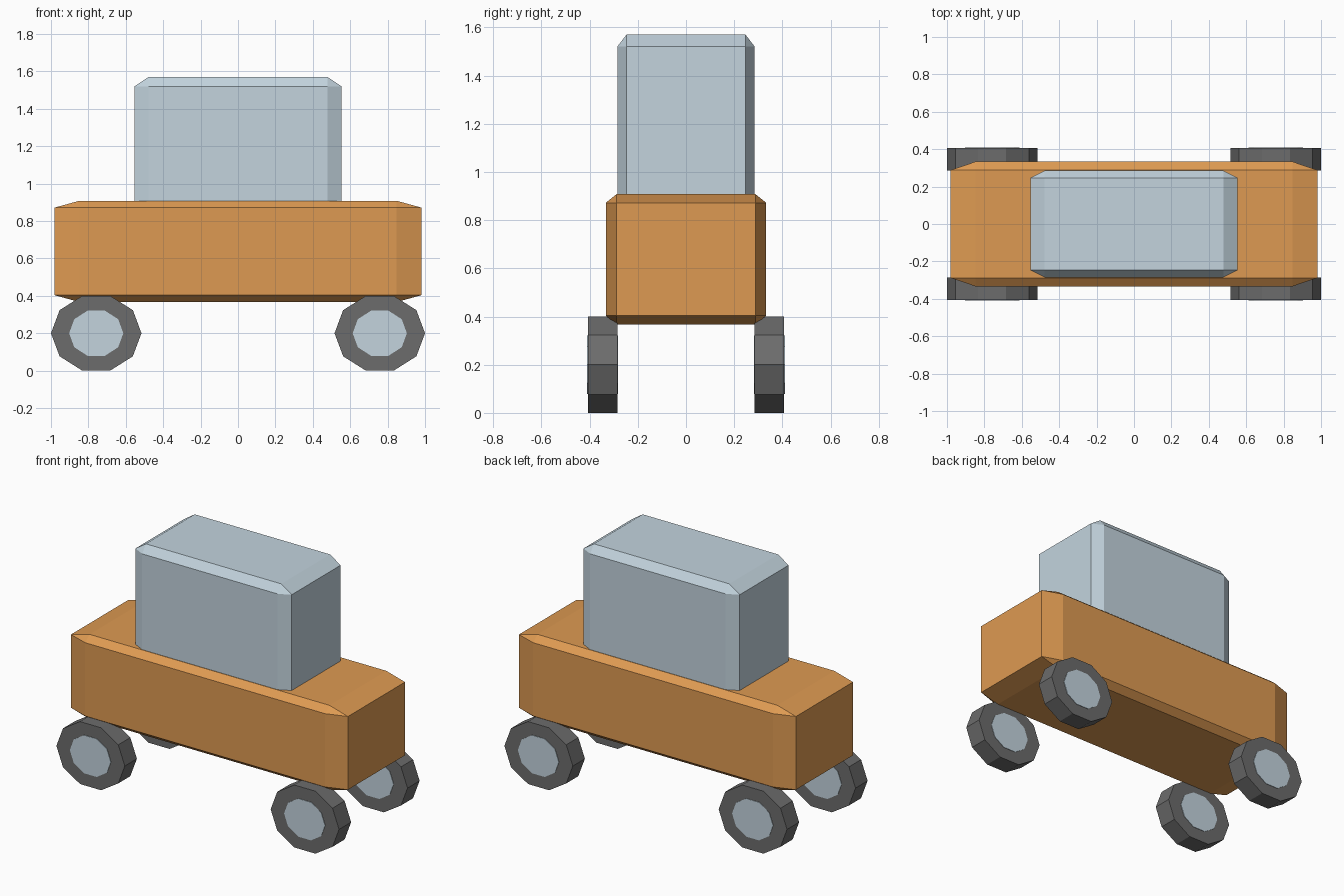
import bpy, bmesh
from math import pi
from mathutils import Matrix

cube = bpy.data.objects.get("Cube")
if cube:
    bpy.data.objects.remove(cube, do_unlink=True)


def material(name, rgb):
    mat = bpy.data.materials.new(name)
    mat.use_nodes = True
    mat.diffuse_color = (*rgb, 1)
    mat.node_tree.nodes["Principled BSDF"].inputs["Base Color"].default_value = (*rgb, 1)
    return mat


orange = material("orange paint", (0.73, 0.323, 0.084))
pale_blue = material("pale blue grey", (0.546, 0.658, 0.73))
rubber = material("dark grey rubber", (0.15, 0.15, 0.15))


def add_object(name, bm, mat):
    mesh = bpy.data.meshes.new(name)
    bm.to_mesh(mesh)
    bm.free()
    mesh.materials.append(mat)
    obj = bpy.data.objects.new(name, mesh)
    bpy.context.collection.objects.link(obj)
    return obj


def chamfered_box(name, half_x, half_y, bottom, top, mat):
    """Unit cube bevelled first, then stretched, so chamfers follow its proportions."""
    bm = bmesh.new()
    bmesh.ops.create_cube(bm, size=2)
    bmesh.ops.bevel(bm, geom=bm.edges[:], offset=0.134, offset_type='OFFSET',
                    segments=1, affect='EDGES')
    bmesh.ops.scale(bm, vec=(half_x, half_y, (top - bottom) / 2), verts=bm.verts)
    bmesh.ops.translate(bm, vec=(0, 0, (top + bottom) / 2), verts=bm.verts)
    return add_object(name, bm, mat)


def oval_disc(name, centre, radius_x, radius_z, width, mat):
    """Ten-sided disc with its axle along y."""
    bm = bmesh.new()
    bmesh.ops.create_cone(bm, cap_ends=True, segments=10, radius1=1, radius2=1, depth=width)
    bmesh.ops.rotate(bm, matrix=Matrix.Rotation(pi / 2, 3, 'Z'), verts=bm.verts)
    bmesh.ops.rotate(bm, matrix=Matrix.Rotation(pi / 2, 3, 'X'), verts=bm.verts)
    bmesh.ops.scale(bm, vec=(radius_x, 1, radius_z), verts=bm.verts)
    bmesh.ops.translate(bm, vec=centre, verts=bm.verts)
    return add_object(name, bm, mat)


# Body and cabin
chamfered_box("body", 0.98, 0.333, 0.367, 0.908, orange)
chamfered_box("cabin", 0.553, 0.285, 0.83, 1.57, pale_blue)

# Wheels, with hubs showing on both sides
for side_x, side in ((-1, "right"), (1, "left")):
    for side_y, end in ((-1, "front"), (1, "back")):
        centre = (side_x * 0.758, side_y * 0.346, 0.2)
        oval_disc(f"{end}_{side}_tyre", centre, 0.242, 0.21, 0.122, rubber)
        oval_disc(f"{end}_{side}_hub", centre, 0.145, 0.128, 0.128, pale_blue)
